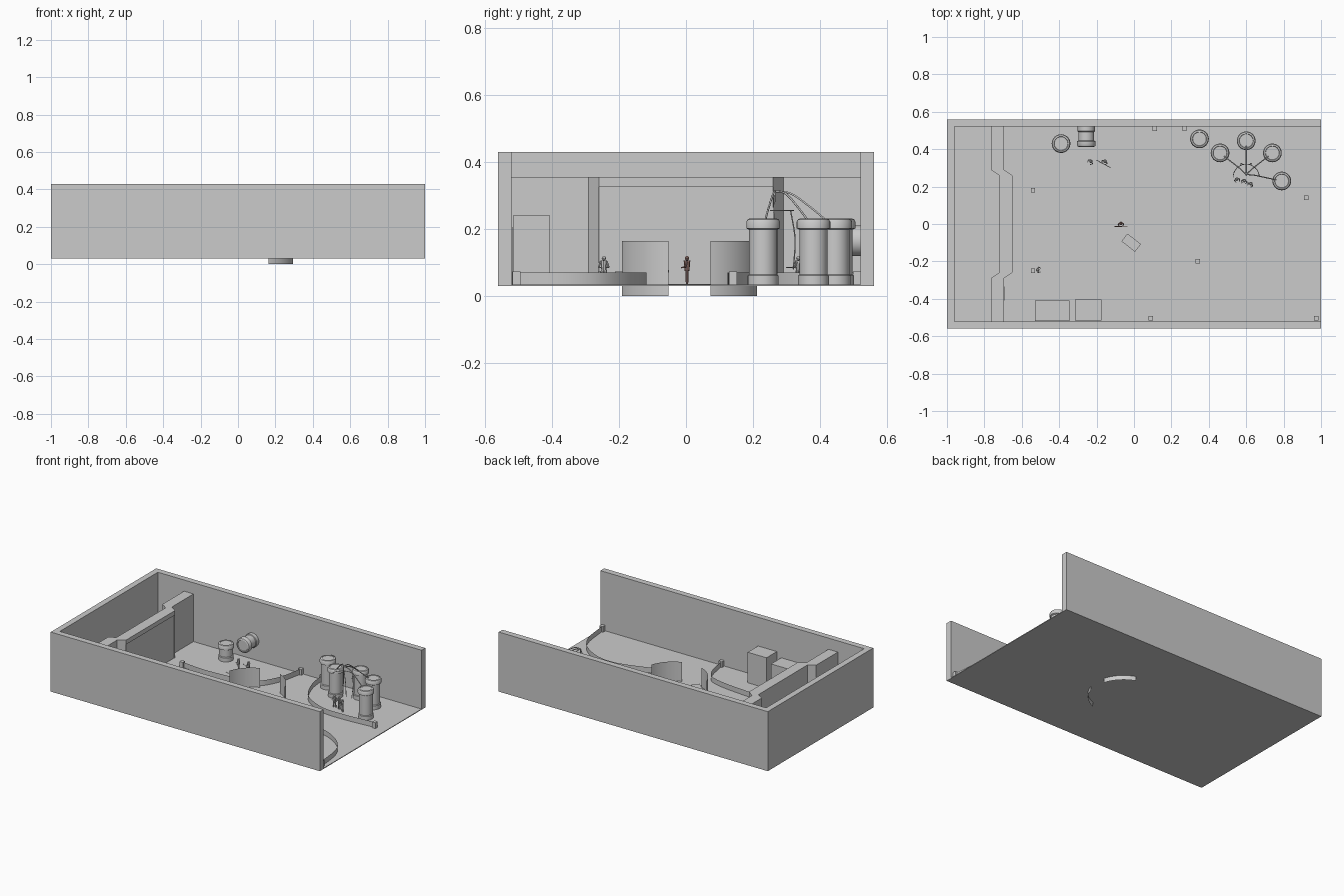
import bpy, bmesh, math
from mathutils import Vector, Matrix

if "Cube" in bpy.data.objects:
    bpy.data.objects.remove(bpy.data.objects["Cube"])

FLOOR = 0.035


def make(name, verts, faces, smooth=False):
    me = bpy.data.meshes.new(name)
    me.from_pydata(verts, [], faces)
    bm = bmesh.new()
    bm.from_mesh(me)
    bmesh.ops.recalc_face_normals(bm, faces=bm.faces)
    bm.to_mesh(me)
    bm.free()
    ob = bpy.data.objects.new(name, me)
    bpy.context.collection.objects.link(ob)
    if smooth:
        bpy.context.view_layer.objects.active = ob
        ob.select_set(True)
        bpy.ops.object.shade_smooth_by_angle(angle=math.radians(35))
        ob.select_set(False)
    return ob


def prism(name, outline, z0, z1):
    n = len(outline)
    verts = [(x, y, z) for z in (z0, z1) for x, y in outline]
    faces = [range(n), range(n, 2 * n)]
    faces += [(i, (i + 1) % n, n + (i + 1) % n, n + i) for i in range(n)]
    return make(name, verts, [tuple(f) for f in faces])


def box(name, x0, x1, y0, y1, z0, z1):
    return prism(name, [(x0, y0), (x1, y0), (x1, y1), (x0, y1)], z0, z1)


def sheet(name, path, z0, z1):
    # thin upright screen following a path
    n = len(path)
    verts = [(x, y, z) for z in (z0, z1) for x, y in path]
    return make(name, verts, [(i, i + 1, n + i + 1, n + i) for i in range(n - 1)], True)


def lathe(name, profile, n=32):
    verts = [(r * math.cos(2 * math.pi * i / n), r * math.sin(2 * math.pi * i / n), z)
             for r, z in profile for i in range(n)]
    faces = [(j * n + i, j * n + (i + 1) % n, (j + 1) * n + (i + 1) % n, (j + 1) * n + i)
             for j in range(len(profile) - 1) for i in range(n)]
    faces += [tuple(range(n)), tuple(range(len(verts) - n, len(verts)))]
    return make(name, verts, faces, True)


def smooth_path(pts, steps=8):
    # Catmull-Rom through the given points
    p = [Vector(q) for q in pts]
    p = [2 * p[0] - p[1]] + p + [2 * p[-1] - p[-2]]
    out = []
    for a, b, c, d in zip(p, p[1:], p[2:], p[3:]):
        for k in range(steps):
            t = k / steps
            out.append(0.5 * (2 * b + (c - a) * t + (2 * a - 5 * b + 4 * c - d) * t ** 2
                              + (3 * b - a - 3 * c + d) * t ** 3))
    return out + [p[-2]]


def tube(name, pts, radius):
    cu = bpy.data.curves.new(name, 'CURVE')
    cu.dimensions = '3D'
    cu.bevel_depth = radius
    cu.bevel_resolution = 1
    cu.use_fill_caps = True
    sp = cu.splines.new('POLY')
    sp.points.add(len(pts) - 1)
    for s, q in zip(sp.points, pts):
        s.co = (*q, 1)
    ob = bpy.data.objects.new(name, cu)
    bpy.context.collection.objects.link(ob)
    return ob


# floor and the three outer walls
box("floor", -1, 1, -0.56, 0.56, 0.03, FLOOR)
box("left_wall", -1, -0.96, -0.56, 0.56, 0.03, 0.43)
box("front_wall", -0.96, 1, -0.56, -0.52, 0.03, 0.43)
box("back_wall", -0.96, 1, 0.52, 0.56, 0.03, 0.43)

# partition with projecting middle and recessed door panel
for name, s in (("partition_front", -1), ("partition_back", 1)):
    prism(name, [(-0.765, s * 0.52), (-0.765, s * 0.29), (-0.72, s * 0.26),
                 (-0.65, s * 0.26), (-0.695, s * 0.29), (-0.695, s * 0.52)], FLOOR, 0.355)
box("door_lintel", -0.72, -0.65, -0.26, 0.26, 0.325, 0.355)
box("door_panel", -0.72, -0.656, -0.26, 0.26, FLOOR, 0.325)
box("side_door", -0.695, -0.692, -0.41, -0.335, FLOOR, 0.165)

# cabinets on the front wall
box("tall_cabinet", -0.315, -0.175, -0.515, -0.405, FLOOR, 0.24)
box("low_cabinet", -0.53, -0.345, -0.518, -0.41, FLOOR, 0.205)

# four curved screens around the central floor disc
CX, CY, R = 0.09, 0.01, 0.214
for k, start in enumerate((17, 110, 197, 290)):
    arc = [(CX + R * math.cos(math.radians(start + 53 * i / 16)),
            CY + R * math.sin(math.radians(start + 53 * i / 16))) for i in range(17)]
    sheet(f"curved_screen_{k}", arc, 0.0 if k in (0, 3) else FLOOR, 0.165)
for name, x, y, r in (("central_disc", CX, CY, 0.083), ("small_disc", -0.255, 0.33, 0.063)):
    lathe(name, [(r, FLOOR - 0.002), (r, FLOOR + 0.001)], 48).location = (x, y, 0)

# low curved barriers with end posts
barriers = [
    [(0.27, 0.51), (0.29, 0.37), (0.37, 0.22), (0.53, 0.135), (0.70, 0.125), (0.92, 0.14)],
    [(0.34, -0.20), (0.58, -0.125), (0.74, -0.13), (0.88, -0.21), (0.95, -0.32), (0.975, -0.505)],
    [(-0.54, 0.18), (-0.34, 0.165), (-0.05, 0.20), (0.06, 0.32), (0.11, 0.51)],
    [(-0.54, -0.25), (-0.35, -0.24), (-0.05, -0.27), (0.05, -0.34), (0.09, -0.505)],
]
for k, pts in enumerate(barriers):
    sheet(f"barrier_{k}", [tuple(p) for p in smooth_path(pts)], FLOOR, 0.07)
    for e in (0, -1):
        x, y = pts[e]
        box(f"barrier_post_{k}_{-e}", x - 0.012, x + 0.012, y - 0.012, y + 0.012, FLOOR, 0.074)


# tanks: flared base, plain body, stepped lid
def tank(name, h):
    return lathe(name, [(0.046, 0), (0.046, 0.026), (0.042, 0.03), (0.042, h - 0.034),
                        (0.05, h - 0.03), (0.05, h - 0.01), (0.046, h - 0.003),
                        (0.038, h), (0.036, h - 0.004)])


tanks = [(0.35, 0.455), (0.46, 0.38), (0.60, 0.445), (0.74, 0.38), (0.79, 0.23)]
for k, (x, y) in enumerate(tanks):
    tank(f"tank_{k}", 0.197).location = (x, y, FLOOR)
tank("short_tank", 0.11).location = (-0.39, 0.43, FLOOR)
lying = tank("wall_tank", 0.11)
lying.location = (-0.255, 0.522, 0.165)
lying.rotation_euler = (math.radians(90), 0, 0)

# hoses from the tank lids to an overhead hub
for k, (x, y) in enumerate(tanks[1:]):
    dx, dy = x - 0.6, y - 0.27
    tube(f"hose_{k}", smooth_path([(x - dx * 0.15, y - dy * 0.15, 0.225),
                                   (x - dx * 0.4, y - dy * 0.4, 0.262),
                                   (0.6 + dx * 0.25, 0.27 + dy * 0.25, 0.305),
                                   (0.6, 0.265, 0.313)]), 0.003)
tube("hub_stem", [(0.6, 0.265, 0.313), (0.6, 0.262, 0.25), (0.6, 0.26, 0.13)], 0.003)
tube("hub_ring", [(0.6 + 0.07 * math.cos(math.pi * i / 16), 0.25 + 0.07 * math.sin(math.pi * i / 16), 0.255)
                  for i in range(17)], 0.002)
for k, s in enumerate((-1, 1)):
    tube(f"hub_leg_{k}", smooth_path([(0.6 + s * 0.03, 0.312, 0.255), (0.6 + s * 0.028, 0.325, 0.17),
                                      (0.6 + s * 0.02, 0.32, 0.08)]), 0.002)


# small standing figures
def figure(name, x, y, turn, tool=0.0):
    m = Matrix.Translation((x, y, FLOOR)) @ Matrix.Rotation(turn, 4, 'Z')
    bm = bmesh.new()

    def limb(a, b, r0, r1):
        a, b = Vector(a), Vector(b)
        q = (b - a).to_track_quat('Z', 'Y').to_matrix().to_4x4()
        bmesh.ops.create_cone(bm, cap_ends=True, segments=8, radius1=r0, radius2=r1,
                              depth=(b - a).length, matrix=m @ Matrix.Translation((a + b) / 2) @ q)
    for s in (-1, 1):
        limb((s * 0.008, 0, 0), (s * 0.004, 0, 0.042), 0.0035, 0.005)
        limb((s * 0.009, 0, 0.068), (s * 0.015, -0.004, 0.052), 0.003, 0.0025)
        limb((s * 0.015, -0.004, 0.052), (s * 0.009, -0.016, 0.05), 0.0025, 0.002)
    limb((0, 0, 0.04), (0, 0, 0.071), 0.007, 0.01)
    bmesh.ops.create_uvsphere(bm, u_segments=10, v_segments=8, radius=0.0065,
                              matrix=m @ Matrix.Translation((0, 0, 0.078)))
    if tool:
        limb((-tool / 2, -0.016, 0.05), (tool / 2, -0.016, 0.05), 0.002, 0.0015)
    me = bpy.data.meshes.new(name)
    bm.to_mesh(me)
    bm.free()
    ob = bpy.data.objects.new(name, me)
    bpy.context.collection.objects.link(ob)
    return ob


for k, (x, y, a, t) in enumerate([(0.55, 0.24, 0.3, 0), (0.59, 0.232, -0.2, 0), (0.625, 0.215, -0.6, 0),
                                  (-0.23, 0.335, -0.8, 0), (-0.155, 0.335, -0.5, 0.09),
                                  (-0.515, -0.245, 1.5, 0)]):
    figure(f"figure_{k}", x, y, a, t)
red = bpy.data.materials.new("reddish_brown")
red.diffuse_color = (0.35, 0.2, 0.17, 1)
red.use_nodes = True
red.node_tree.nodes["Principled BSDF"].inputs["Base Color"].default_value = red.diffuse_color
figure("centre_figure", -0.07, 0.003, 0, 0.07).data.materials.append(red)

# slanted control table near the centre
for name, w, d, z0, z1 in (("console_base", 0.03, 0.018, 0, 0.035), ("console_top", 0.046, 0.026, 0.035, 0.043)):
    ob = box(name, -w, w, -d, d, FLOOR + z0, FLOOR + z1)
    ob.location = (-0.015, -0.1, 0)
    ob.rotation_euler = (0, 0, math.radians(-38))
